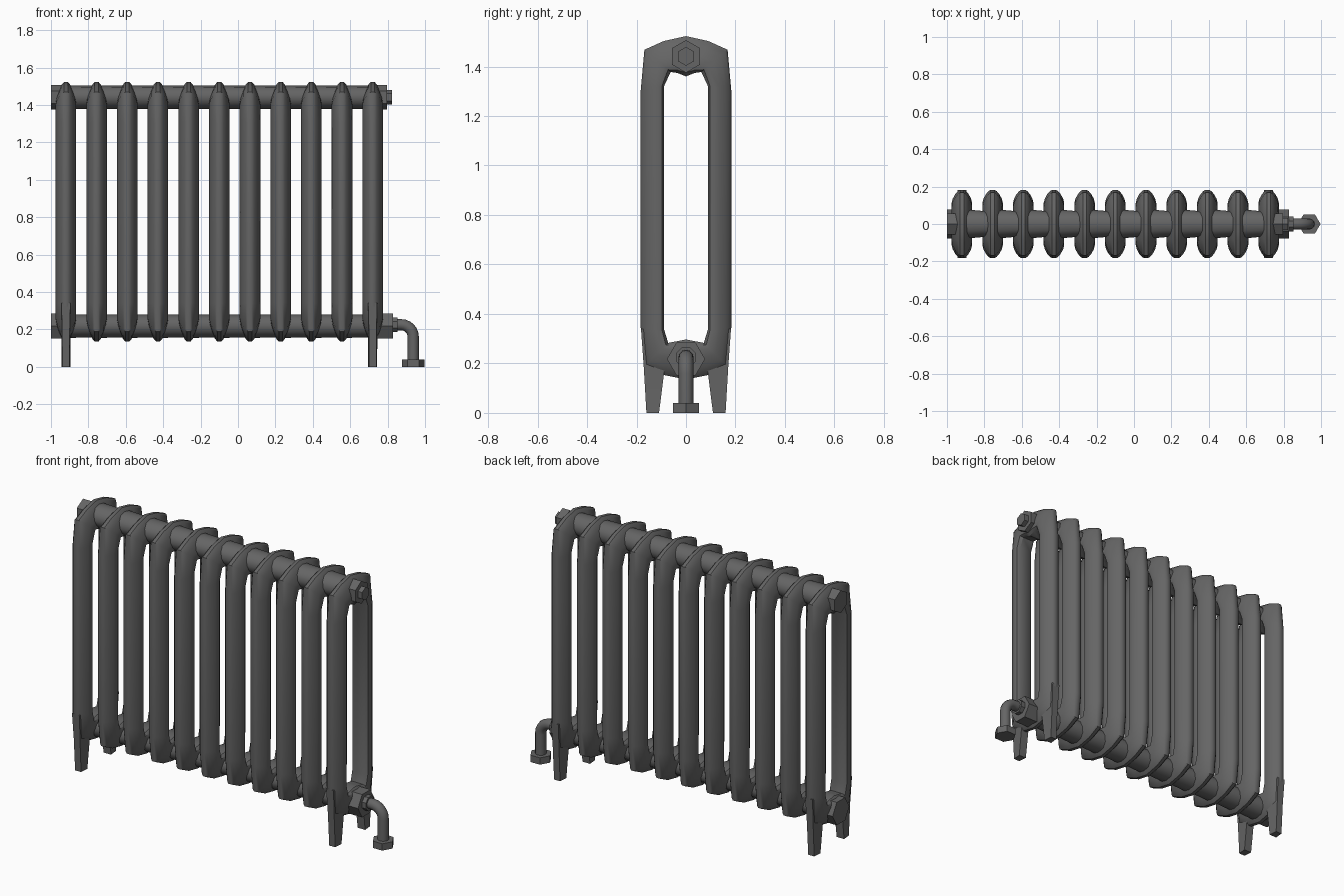
import bpy, bmesh
from math import sin, cos, pi, radians
from mathutils import Vector

if "Cube" in bpy.data.objects:
    bpy.data.objects.remove(bpy.data.objects["Cube"])

iron = bpy.data.materials.new("cast_iron_grey")
iron.use_nodes = True
colour = (0.13, 0.13, 0.13, 1)
iron.diffuse_color = colour
iron.node_tree.nodes["Principled BSDF"].inputs["Base Color"].default_value = colour


def add_object(name, mesh, angle=35):
    obj = bpy.data.objects.new(name, mesh)
    bpy.context.collection.objects.link(obj)
    bpy.ops.object.select_all(action="DESELECT")
    obj.select_set(True)
    bpy.context.view_layer.objects.active = obj
    bpy.ops.object.shade_smooth_by_angle(angle=radians(angle))
    return obj


def loft(name, rings, closed=False, angle=35):
    """Skin a list of equal rings; cap the ends unless the loft is closed."""
    bm = bmesh.new()
    rows = [[bm.verts.new(p) for p in ring] for ring in rings]
    n = len(rows[0])
    pairs = list(zip(rows, rows[1:]))
    if closed:
        pairs.append((rows[-1], rows[0]))
    else:
        bm.faces.new(rows[0])
        bm.faces.new(rows[-1])
    for a, b in pairs:
        for i in range(n):
            j = (i + 1) % n
            bm.faces.new((a[i], a[j], b[j], b[i]))
    bmesh.ops.recalc_face_normals(bm, faces=bm.faces)
    mesh = bpy.data.meshes.new(name)
    bm.to_mesh(mesh)
    bm.free()
    mesh.materials.append(iron)
    return add_object(name, mesh, angle)


def x_ring(x, z, ry, rz, sides, turn=0.0):
    steps = [turn + 2 * pi * i / sides for i in range(sides)]
    return [(x, ry * cos(a), z + rz * sin(a)) for a in steps]


def x_prism(name, x0, x1, z, r, sides, turn=0.0):
    return loft(name, [x_ring(x, z, r, r, sides, turn) for x in (x0, x1)])


# Section ring: outer and inner (y, z) outline pairs from top to bottom
outline = [
    ((0, 1.523), (0, 1.36)),
    ((0.09, 1.503), (0.035, 1.374)),
    ((0.168, 1.468), (0.062, 1.378)),
    ((0.183, 1.305), (0.088, 1.322)),
    ((0.183, 0.343), (0.088, 0.335)),
    ((0.166, 0.19), (0.072, 0.283)),
    ((0.09, 0.153), (0.035, 0.29)),
    ((0, 0.135), (0, 0.297)),
]
mirrored = [((-o[0], o[1]), (-i[0], i[1])) for o, i in outline[-2:0:-1]]

# Rib thickness: (fraction from inner to outer edge, half width)
rib = [(0, 0.035), (0.1, 0.05), (0.25, 0.055), (0.5, 0.049),
       (0.75, 0.036), (0.92, 0.022), (1, 0.01)]
rib_loop = rib + [(t, -w) for t, w in reversed(rib)]

first_x, pitch, count = -0.92, 0.164, 11
rings = []
for outer, inner in outline + mirrored:
    o, i = Vector(outer), Vector(inner)
    rings.append([(w, *i.lerp(o, t)) for t, w in rib_loop])
section = loft("radiator_section", rings, closed=True)
section.location.x = first_x
for k in range(1, count):
    copy = add_object("radiator_section", section.data)
    copy.location.x = first_x + k * pitch
last_x = first_x + (count - 1) * pitch

# Connecting pipes between neighbouring sections, slightly tapered
top_z, low_z = 1.441, 0.218
for k in range(count - 1):
    x = first_x + k * pitch
    for name, z in (("top_pipe", top_z), ("bottom_pipe", low_z)):
        loft(name, [x_ring(x, z, 0.08, 0.063, 12),
                    x_ring(x + pitch, z, 0.065, 0.062, 12)])

# Feet under the end sections
foot = [(0, 0.109, 0.16, 0.024), (0.19, 0.085, 0.171, 0.025),
        (0.34, 0.092, 0.182, 0.03)]
for x in (first_x, last_x):
    for s in (-1, 1):
        loft("foot", [[(x - w, s * a, z), (x + w, s * a, z),
                       (x + w * 0.8, s * b, z), (x - w * 0.8, s * b, z)]
                      for z, a, b, w in foot])

# Hexagonal end nuts and plug
x_prism("top_left_nut", -1, first_x, top_z, 0.066, 6, pi / 2)
x_prism("top_right_nut", last_x, 0.797, top_z, 0.066, 6, pi / 2)
x_prism("top_plug", 0.79, 0.824, top_z, 0.038, 6, pi / 2)
x_prism("bottom_left_nut", -1, first_x, low_z, 0.077, 6)
x_prism("bottom_right_nut", last_x, 0.828, low_z, 0.077, 6)

# Valve pipe that bends down to the floor
valve_x, valve_z, bend, r = 0.937, 0.225, 0.065, 0.03
x_prism("valve_collar", 0.82, 0.853, valve_z, 0.043, 8, pi / 8)
path = [(0.83, valve_z, 0)]
path += [(valve_x - bend + bend * sin(a), valve_z - bend + bend * cos(a), a)
         for a in (pi / 2 * i / 6 for i in range(7))]
path.append((valve_x, 0.02, pi / 2))
circle = [2 * pi * i / 12 for i in range(12)]
loft("valve_pipe", [[(x + r * sin(c) * sin(a), r * cos(c), z + r * sin(c) * cos(a))
                     for c in circle] for x, z, a in path])
loft("floor_nut", [[(valve_x + 0.06 * cos(pi * i / 3), 0.06 * sin(pi * i / 3), z)
                    for i in range(6)] for z in (0, 0.04)])
